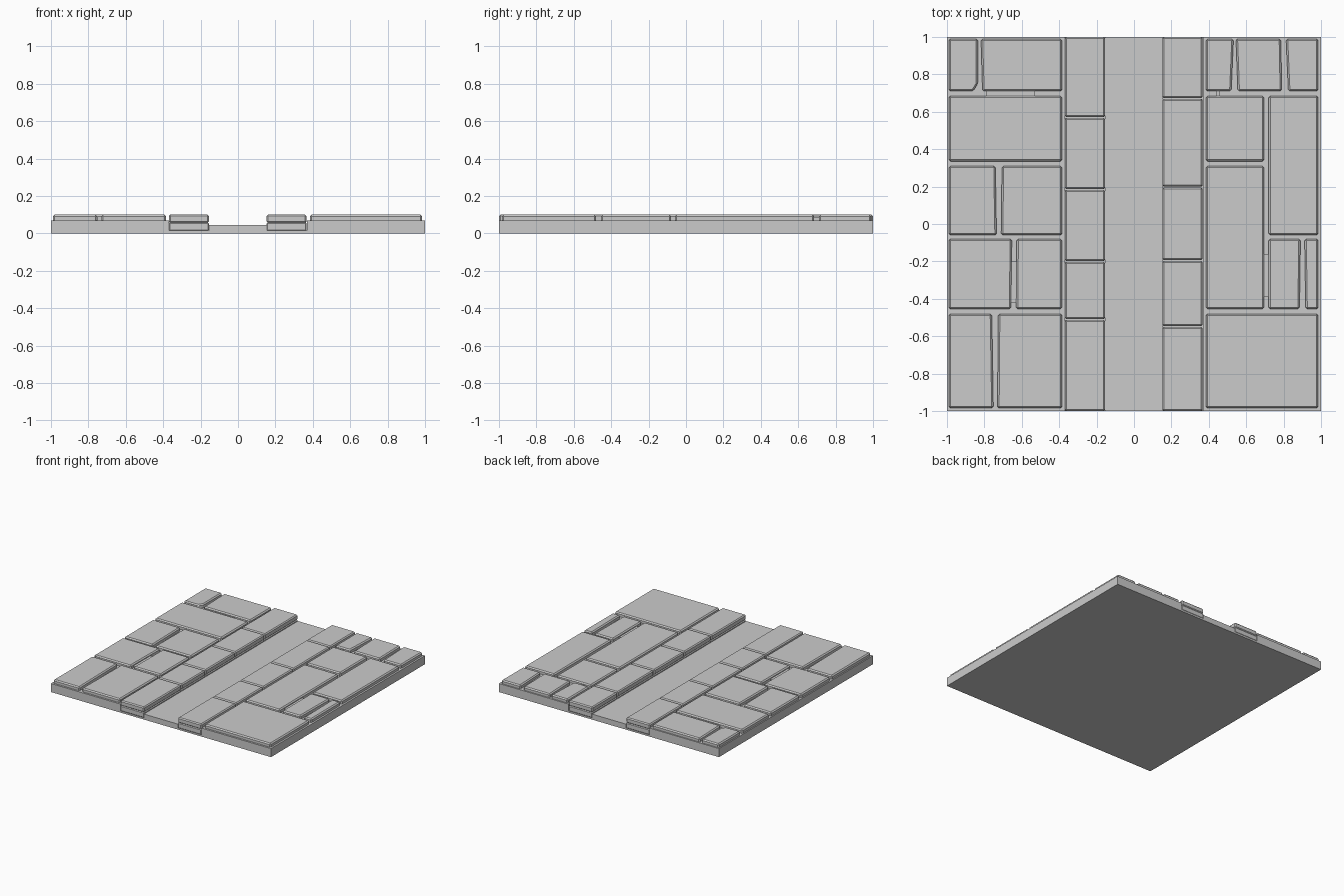
import bpy
import bmesh

cube = bpy.data.objects.get("Cube")
if cube:
    bpy.data.objects.remove(cube, do_unlink=True)

stone_grey = bpy.data.materials.new("stone grey")
stone_grey.use_nodes = True
grey = (0.6, 0.6, 0.6, 1)
stone_grey.diffuse_color = grey
stone_grey.node_tree.nodes["Principled BSDF"].inputs["Base Color"].default_value = grey


def prism(name, outline, to_3d, low, high):
    """Closed solid from a 2D outline swept between two levels."""
    bm = bmesh.new()
    rings = [[bm.verts.new(to_3d(u, v, w)) for u, v in outline] for w in (low, high)]
    count = len(outline)
    bm.faces.new(rings[0])
    bm.faces.new(rings[1])
    for i in range(count):
        j = (i + 1) % count
        bm.faces.new((rings[0][i], rings[0][j], rings[1][j], rings[1][i]))
    bmesh.ops.recalc_face_normals(bm, faces=bm.faces)
    mesh = bpy.data.meshes.new(name)
    bm.to_mesh(mesh)
    bm.free()
    mesh.materials.append(stone_grey)
    obj = bpy.data.objects.new(name, mesh)
    bpy.context.collection.objects.link(obj)
    return obj


def slab(name, outline, low, high, bevel=0.0):
    obj = prism(name, outline, lambda x, y, z: (x, y, z), low, high)
    if bevel:
        mod = obj.modifiers.new("worn edges", "BEVEL")
        mod.width = bevel
        mod.segments = 1
    return obj


def rect(x0, x1, y0, y1, lean0=0, lean1=0):
    """Rectangle whose left and right sides lean at the far end."""
    return [(x0, y0), (x1, y0), (x1 + lean1, y1), (x0 + lean0, y1)]


# Base: raised pavement beds, kerb trenches and a sunken road
half = [(0.155, 0.045), (0.155, 0.014), (0.37, 0.014), (0.37, 0.07), (1, 0.07), (1, 0)]
profile = half + [(-x, z) for x, z in reversed(half)]
prism("road_base", profile, lambda x, z, y: (x, y, z), -1, 1)

# Paving stones, grouped in rows: (front, back, [(left, right, lean, lean)])
rows = [
    (0.71, 0.99, [(-0.81, -0.385, -0.008, 0), (0.385, 0.52, 0, 0.012),
                  (0.555, 0.79, -0.01, -0.005), (0.825, 0.985, -0.012, 0)]),
    (0.335, 0.685, [(-0.99, -0.385, 0, 0), (0.385, 0.695, 0, 0)]),
    (-0.06, 0.31, [(-0.99, -0.735, 0, -0.006), (-0.71, -0.385, 0.004, 0)]),
    (-0.455, -0.08, [(-0.99, -0.658, 0, 0.005), (-0.63, -0.385, 0.003, 0),
                     (0.72, 0.885, 0, 0.005), (0.918, 0.985, -0.006, 0)]),
    (-0.985, -0.48, [(-0.99, -0.752, 0, -0.008), (-0.73, -0.385, 0.004, 0),
                     (0.385, 0.985, 0, 0)]),
    (-0.06, 0.685, [(0.72, 0.985, 0, 0)]),
    (-0.455, 0.31, [(0.385, 0.695, 0, 0)]),
]
for y0, y1, stones in rows:
    for x0, x1, lean0, lean1 in stones:
        slab("paving_stone", rect(x0, x1, y0, y1, lean0, lean1), 0.06, 0.1, 0.009)

# Corner stone with a chipped corner
slab("chipped_stone", [(-0.99, 0.71), (-0.86, 0.71), (-0.835, 0.75),
                       (-0.835, 0.99), (-0.99, 0.99)], 0.06, 0.1, 0.009)

# Two courses of kerb stones along each side of the road
kerbs = [
    (-0.37, -0.155, [-1, -0.51, -0.2, 0.185, 0.57, 1]),
    (0.153, 0.367, [-1, -0.548, -0.195, 0.197, 0.672, 1]),
]
gap = 0.003
for x0, x1, joints in kerbs:
    for a, b in zip(joints, joints[1:]):
        y0 = a if a == -1 else a + gap
        y1 = b if b == 1 else b - gap
        slab("kerb_stone", rect(x0, x1, y0, y1), 0.056, 0.1, 0.008)
        slab("kerb_footing", rect(x0, x1, y0, y1), 0.012, 0.058, 0.006)

# Mortar left in a few joints
for x0, x1, y0, y1 in [(-0.79, -0.53, 0.68, 0.715), (-0.66, -0.625, -0.42, -0.2),
                       (0.44, 0.46, 0.68, 0.715), (0.69, 0.725, -0.39, -0.16)]:
    slab("joint_mortar", rect(x0, x1, y0, y1), 0.06, 0.085)
